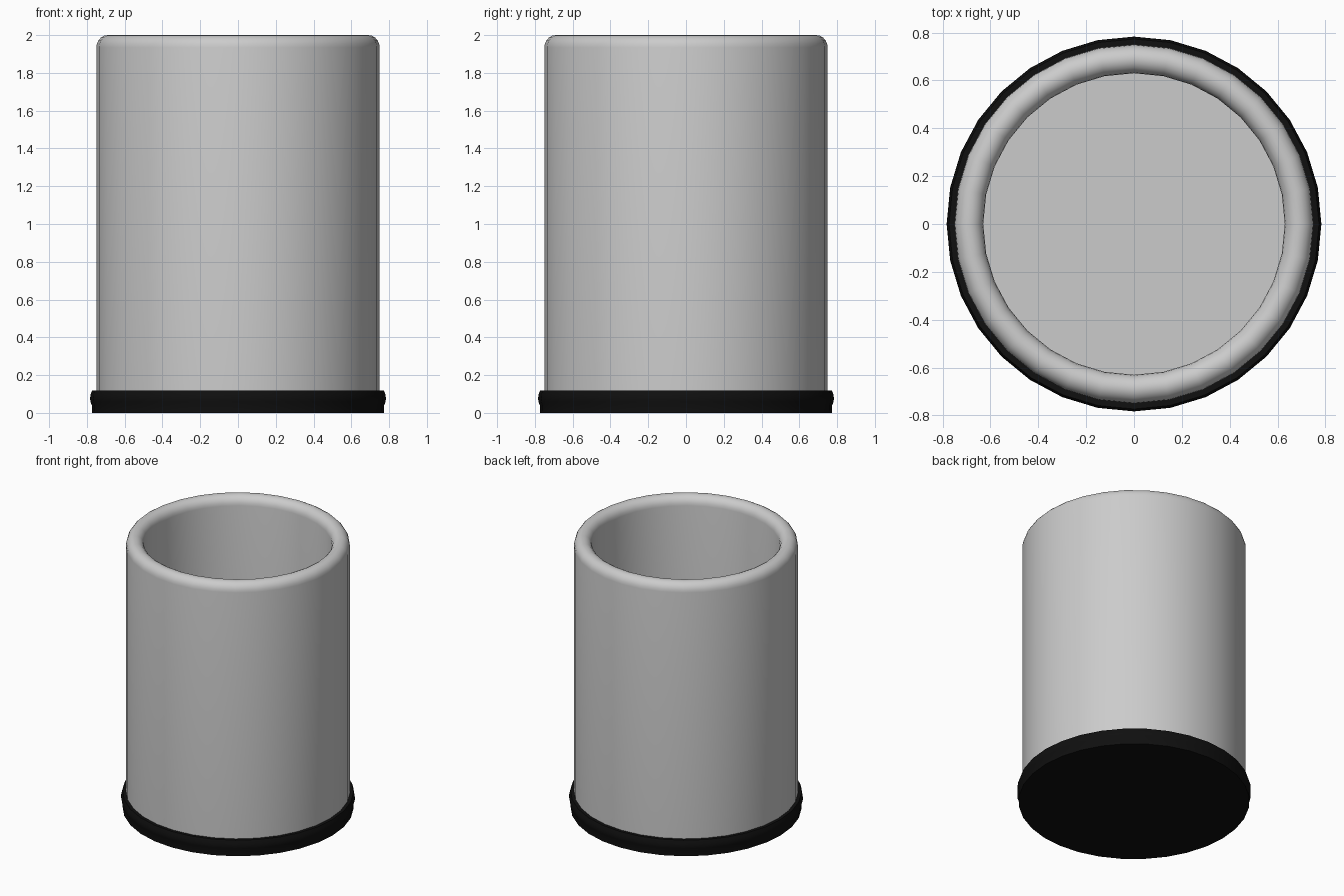
import bpy, bmesh, math

if "Cube" in bpy.data.objects:
    bpy.data.objects.remove(bpy.data.objects["Cube"])

SIDES = 32


def lathe(name, profile, angle=40):
    """Revolve an (r, z) profile that starts and ends on the axis."""
    bm = bmesh.new()
    rings = []
    for r, z in profile:
        if r == 0:
            rings.append([bm.verts.new((0, 0, z))])
        else:
            rings.append([bm.verts.new((r * math.cos(2 * math.pi * i / SIDES),
                                        r * math.sin(2 * math.pi * i / SIDES), z))
                          for i in range(SIDES)])
    for a, b in zip(rings, rings[1:]):
        for i in range(SIDES):
            j = (i + 1) % SIDES
            if len(a) == 1:
                bm.faces.new((a[0], b[j], b[i]))
            elif len(b) == 1:
                bm.faces.new((a[i], a[j], b[0]))
            else:
                bm.faces.new((a[i], a[j], b[j], b[i]))
    bmesh.ops.recalc_face_normals(bm, faces=bm.faces)
    mesh = bpy.data.meshes.new(name)
    bm.to_mesh(mesh)
    bm.free()
    obj = bpy.data.objects.new(name, mesh)
    bpy.context.collection.objects.link(obj)
    bpy.ops.object.select_all(action='DESELECT')
    obj.select_set(True)
    bpy.context.view_layer.objects.active = obj
    bpy.ops.object.shade_smooth_by_angle(angle=math.radians(angle))
    return obj


# Hollow cup body with a fully rounded rim
R_OUT, R_IN, FLOOR = 0.75, 0.63, 0.13
half = (R_OUT - R_IN) / 2
rim = [(R_IN + half + half * math.cos(math.pi * k / 10),
        1.935 + 0.065 * math.sin(math.pi * k / 10)) for k in range(11)]
lathe("cup_body", [(0, 0.02), (R_OUT, 0.02)] + rim + [(R_IN, FLOOR), (0, FLOOR)])

# Black base cap, slightly bulged
base = lathe("base_cap", [(0, 0), (0.773, 0), (0.774, 0.04), (0.781, 0.06),
                          (0.783, 0.075), (0.781, 0.095), (0.773, 0.118),
                          (0.74, 0.118), (0.74, 0.01), (0, 0.01)])
black = bpy.data.materials.new("black_rubber")
black.diffuse_color = (0.005, 0.005, 0.005, 1)
black.use_nodes = True
black.node_tree.nodes["Principled BSDF"].inputs["Base Color"].default_value = black.diffuse_color
base.data.materials.append(black)
